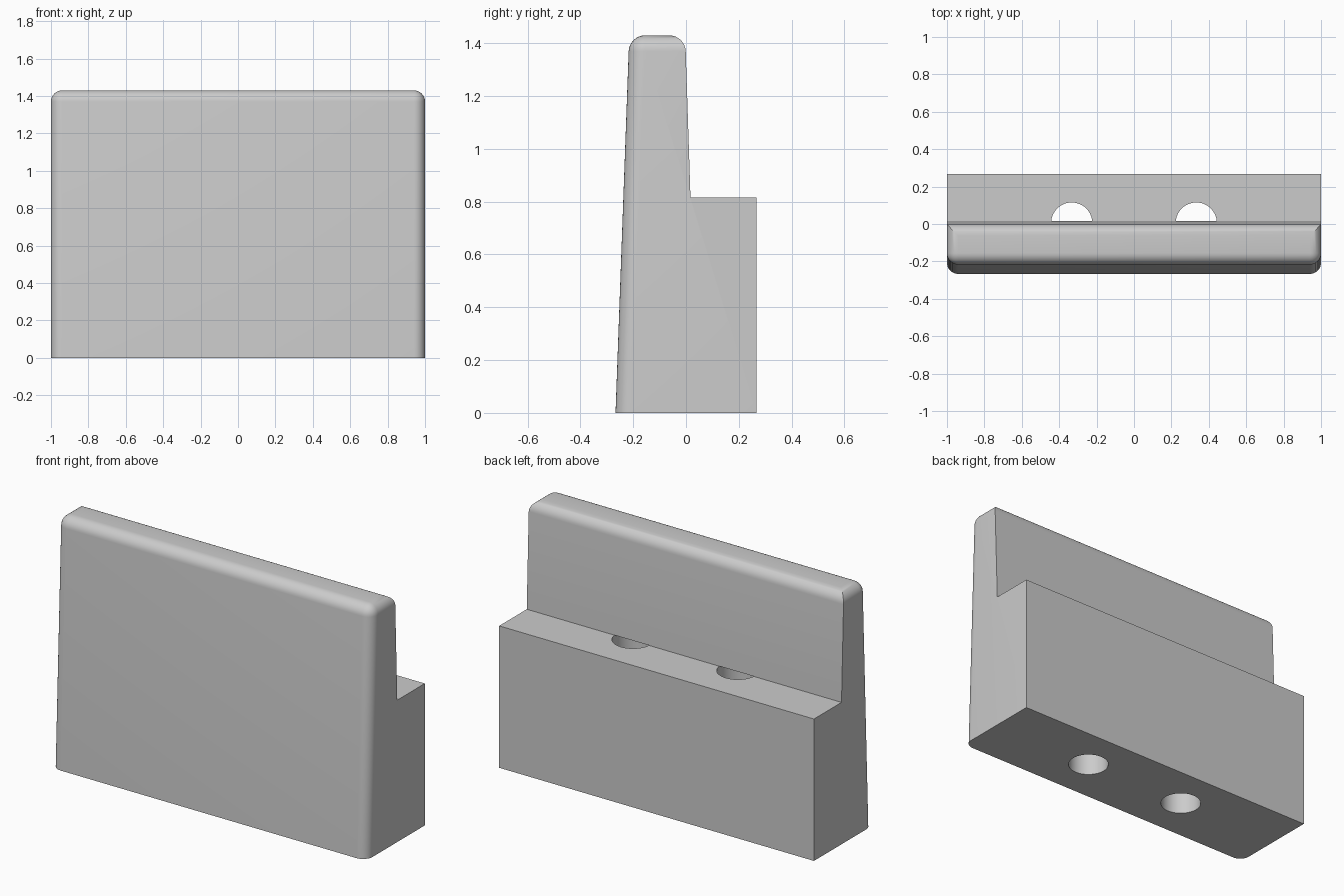
import bpy, bmesh

if "Cube" in bpy.data.objects:
    bpy.data.objects.remove(bpy.data.objects["Cube"])

grey = bpy.data.materials.new("light grey")
grey.diffuse_color = (0.6, 0.6, 0.6, 1)
grey.use_nodes = True
grey.node_tree.nodes["Principled BSDF"].inputs["Base Color"].default_value = grey.diffuse_color

LEDGE = 0.815
TOP = 1.43
RADIUS = 0.06

# Block: stepped side profile extruded across the width
profile = [(-0.267, 0), (0.267, 0), (0.267, LEDGE), (0.017, LEDGE), (-0.003, TOP), (-0.215, TOP)]
bm = bmesh.new()
face = bm.faces.new([bm.verts.new((-1, y, z)) for y, z in profile])
grown = bmesh.ops.extrude_face_region(bm, geom=[face])["geom"]
bmesh.ops.translate(bm, vec=(2, 0, 0), verts=[v for v in grown if isinstance(v, bmesh.types.BMVert)])
bmesh.ops.recalc_face_normals(bm, faces=bm.faces)

# Rounded rim: all four top edges and the two upright front edges
rim = []
for e in bm.edges:
    a, b = e.verts
    on_top = min(a.co.z, b.co.z) > TOP - 0.001
    front_upright = max(a.co.y, b.co.y) < -0.2 and abs(a.co.z - b.co.z) > 1
    if on_top or front_upright:
        rim.append(e)
bmesh.ops.bevel(bm, geom=rim, offset=RADIUS, segments=8, profile=0.5, affect='EDGES')
mesh = bpy.data.meshes.new("stepped_block")
bm.to_mesh(mesh)
bm.free()
block = bpy.data.objects.new("stepped_block", mesh)
bpy.context.collection.objects.link(block)
mesh.materials.append(grey)

# Two upright holes from the base to the ledge
for side, x in (("left", -0.333), ("right", 0.333)):
    bottom, top = -0.1, LEDGE + 0.0005
    bpy.ops.mesh.primitive_cylinder_add(vertices=48, radius=0.11, depth=top - bottom,
                                        location=(x, 0.005, (top + bottom) / 2))
    cutter = bpy.context.object
    cutter.name = side + "_hole_cutter"
    cutter.data.materials.append(grey)
    cutter.hide_render = True
    cutter.hide_set(True)
    cut = block.modifiers.new(side + "_hole", 'BOOLEAN')
    cut.operation = 'DIFFERENCE'
    cut.solver = 'EXACT'
    cut.object = cutter

# Bake the cuts, drop the cutters, then smooth the curved faces
bpy.context.view_layer.objects.active = block
block.select_set(True)
for m in list(block.modifiers):
    cutter = m.object
    bpy.ops.object.modifier_apply(modifier=m.name)
    bpy.data.objects.remove(cutter)
bpy.ops.object.select_all(action='DESELECT')
block.select_set(True)
bpy.ops.object.shade_smooth_by_angle(angle=0.52)
